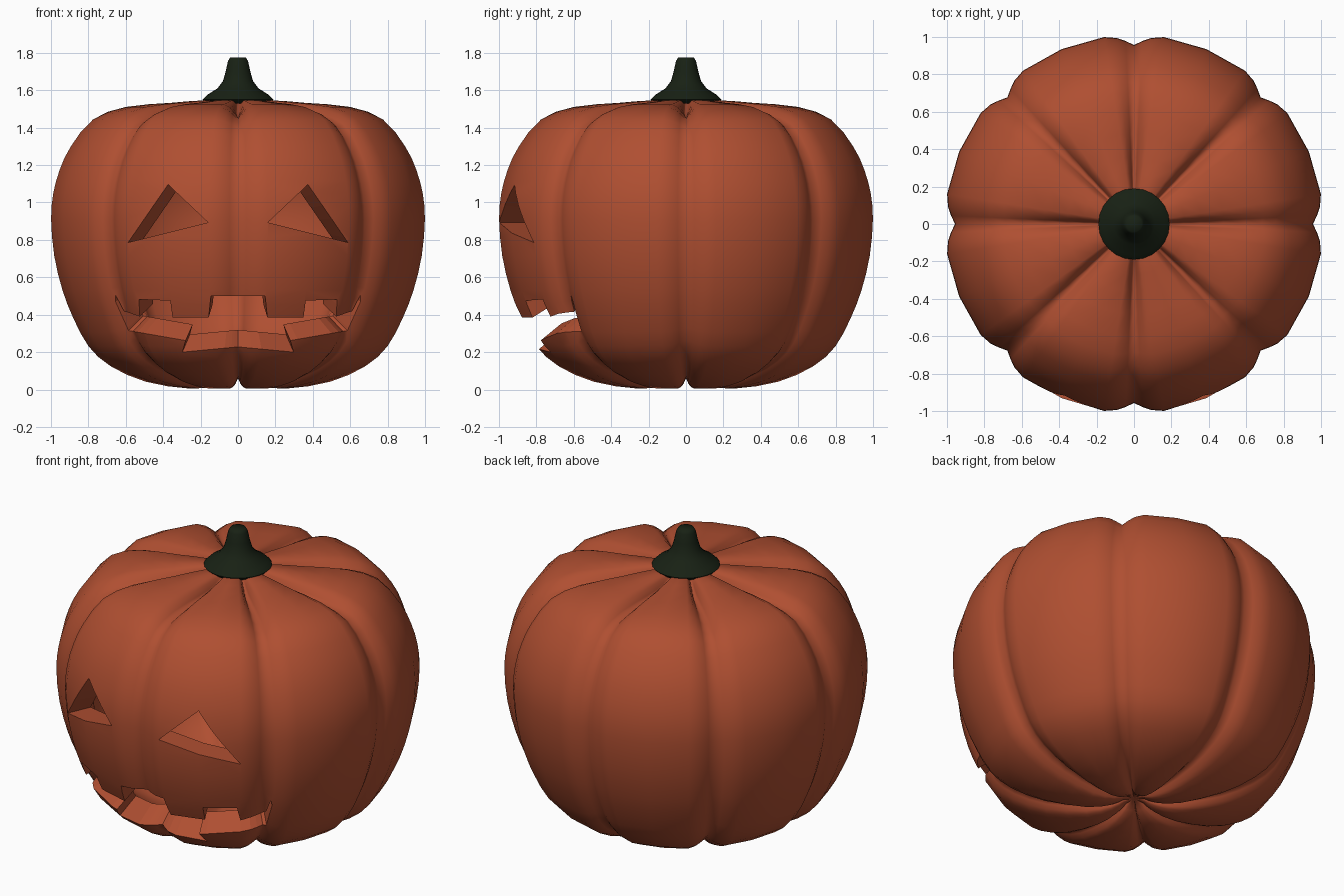
import bpy, bmesh, math
from mathutils import Vector

if "Cube" in bpy.data.objects:
    bpy.data.objects.remove(bpy.data.objects["Cube"])

def material(name, col):
    m = bpy.data.materials.new(name)
    m.diffuse_color = (*col, 1)
    m.use_nodes = True
    m.node_tree.nodes["Principled BSDF"].inputs["Base Color"].default_value = m.diffuse_color
    return m

def make_object(name, bm, mat=None):
    bmesh.ops.recalc_face_normals(bm, faces=bm.faces[:])
    me = bpy.data.meshes.new(name)
    bm.to_mesh(me)
    bm.free()
    ob = bpy.data.objects.new(name, me)
    bpy.context.collection.objects.link(ob)
    if mat:
        me.materials.append(mat)
    return ob

def skin(rings, low, high):
    """Closed surface from stacked rings and two pole points."""
    bm = bmesh.new()
    vs = [[bm.verts.new(p) for p in ring] for ring in rings]
    n = len(vs[0])
    for a, b in zip(vs, vs[1:]):
        for i in range(n):
            bm.faces.new((a[i], a[(i + 1) % n], b[(i + 1) % n], b[i]))
    for ring, z in ((vs[0], low), (vs[-1], high)):
        pole = bm.verts.new((0, 0, z))
        for i in range(n):
            bm.faces.new((ring[i], ring[(i + 1) % n], pole))
    return bm

def spline(pts, steps=2):
    pts = [Vector(p) for p in pts]
    out = []
    for i in range(len(pts) - 1):
        a, b, c, d = pts[max(i - 1, 0)], pts[i], pts[i + 1], pts[min(i + 2, len(pts) - 1)]
        for k in range(steps):
            t = k / steps
            out.append(0.5 * (2 * b + (c - a) * t + (2 * a - 5 * b + 4 * c - d) * t * t
                              + (3 * b - a - 3 * c + d) * t ** 3))
    return out + [pts[-1]]

orange = material("orange", (0.43, 0.078, 0.031))
green = material("dark_green", (0.009, 0.015, 0.007))

# Ribbed body: lobe profile, pushed inwards at eight grooves
profile = spline([(.06, .06), (.13, .025), (.27, .006), (.5, .042), (.69, .125), (.81, .232),
                  (.893, .385), (.95, .53), (.995, .715), (1.012, .91), (1.0, 1.05),
                  (.965, 1.176), (.905, 1.3), (.785, 1.444), (.607, 1.511), (.36, 1.533),
                  (.2, 1.545), (.1, 1.535)])
lobe = [(0, 1), (2.6, .6), (5.2, .25), (9.1, 0), (22.5, 0), (35.9, 0), (39.8, .25), (42.4, .6)]
rings = []
for i, p in enumerate(profile):
    d = profile[min(i + 1, len(profile) - 1)] - profile[max(i - 1, 0)]
    nrm = Vector((d.y, -d.x)).normalized()
    if p.y > .9:
        depth = (.055 + .045 * max(0, 1 - p.x / .8)) * min(1, max(0, (p.x - .1) / .14))
    else:
        depth = .055 * min(1, p.x / .2)
    ring = []
    for k in range(8):
        for ang, g in lobe:
            q = p - nrm * depth * g
            a = math.radians(45 * k + ang)
            ring.append((q.x * math.cos(a), q.x * math.sin(a), q.y))
    rings.append(ring)
body = make_object("pumpkin_body", skin(rings, .07, 1.535), orange)

# Eye and mouth cutter prisms, running straight back
BACK = -0.2037
eye = [(.588, .786), (.374, 1.096), (.16, .893)]
half = [(.145, .5), (.157, .385), (.35, .385), (.362, .475), (.53, .482), (.525, .39),
        (.61, .42), (.655, .505), (.655, .47), (.585, .315), (.28, .262), (.297, .2)]
mouth = half + [(0, .228)] + [(-x, z) for x, z in reversed(half)]
bm = bmesh.new()
for shape in (eye, [(-x, z) for x, z in eye], mouth):
    front = [bm.verts.new((x, -1.5, z)) for x, z in shape]
    back = [bm.verts.new((x, BACK, z)) for x, z in shape]
    bm.faces.new(front)
    bm.faces.new(back)
    for i in range(len(shape)):
        j = (i + 1) % len(shape)
        bm.faces.new((front[i], front[j], back[j], back[i]))
cutter = make_object("face_cutter", bm)
cutter.hide_render = True
cut = body.modifiers.new("cut", 'BOOLEAN')
cut.operation = 'DIFFERENCE'
cut.solver = 'EXACT'
cut.object = cutter
with bpy.context.temp_override(object=body, active_object=body, selected_objects=[body]):
    bpy.ops.object.modifier_apply(modifier=cut.name)
bpy.data.objects.remove(cutter)

# Drop the pocket walls to leave open holes
bm = bmesh.new()
bm.from_mesh(body.data)
pocket = [f for f in bm.faces if any(abs(v.co.y - BACK) < 1e-4 for v in f.verts)]
bmesh.ops.delete(bm, geom=pocket, context='FACES')
bmesh.ops.triangulate(bm, faces=[f for f in bm.faces if len(f.verts) > 4])
for f in bm.faces:
    f.smooth = True

# Hollow shell: a shrunken inner copy, joined to the outside around the holes
rim = [e for e in bm.edges if e.is_boundary]
copy = bmesh.ops.duplicate(bm, geom=bm.verts[:] + bm.edges[:] + bm.faces[:])
vmap = copy["vert_map"]
centre = Vector((0, 0, .9))
inner = [g for g in copy["geom"] if isinstance(g, bmesh.types.BMVert)]
bmesh.ops.reverse_faces(bm, faces=[g for g in copy["geom"] if isinstance(g, bmesh.types.BMFace)])
for v in inner:
    v.co = centre + (v.co - centre) * .865
for e in rim:
    loop = e.link_loops[0]
    a, b = loop.vert, loop.link_loop_next.vert
    wall = bm.faces.new((b, a, vmap[a], vmap[b]))
    for edge in (e, bm.edges.get((vmap[a], vmap[b]))):
        edge.smooth = False
bm.to_mesh(body.data)
bm.free()

# Stem
stem_profile = [(.17, 1.53), (.19, 1.55), (.165, 1.575), (.11, 1.61), (.08, 1.65),
                (.066, 1.7), (.054, 1.755), (.042, 1.775)]
rings = [[(r * math.cos(k * math.tau / 24), r * math.sin(k * math.tau / 24), z)
          for k in range(24)] for r, z in stem_profile]
stem = make_object("stem", skin(rings, 1.53, 1.775), green)
bpy.ops.object.select_all(action='DESELECT')
stem.select_set(True)
bpy.context.view_layer.objects.active = stem
bpy.ops.object.shade_smooth_by_angle(angle=math.radians(65))
